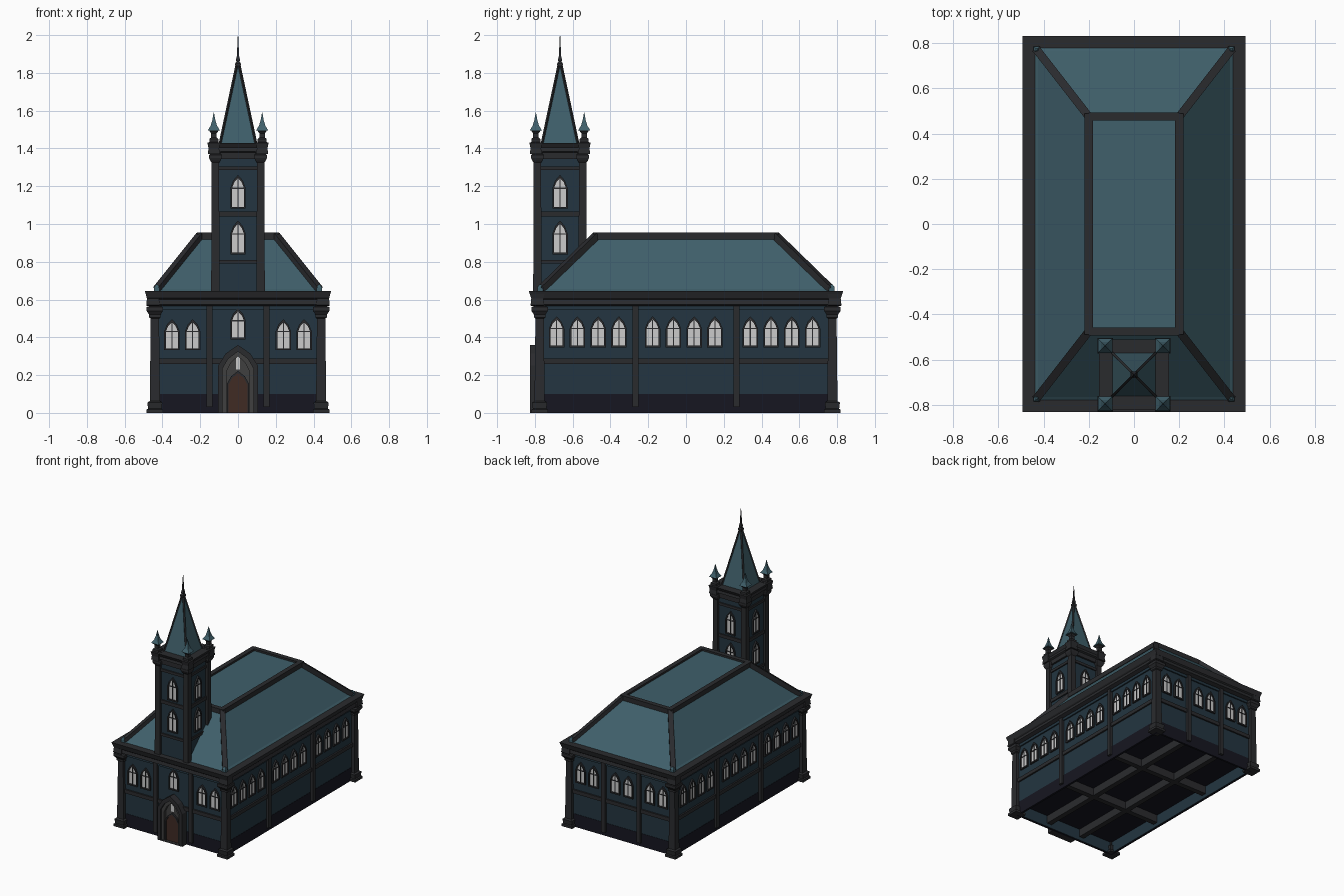
import bpy, bmesh, math
from mathutils import Matrix, Vector

if "Cube" in bpy.data.objects:
    bpy.data.objects.remove(bpy.data.objects["Cube"])

COL = {"roof": (.05, .115, .145), "wall": (.017, .036, .052), "trim": (.023, .024, .027),
       "dark": (.008, .008, .015), "pane": (.55, .55, .55), "wood": (.05, .024, .017),
       "stone": (.05, .05, .05)}
MATS = {}
for k, c in COL.items():
    MATS[k] = bpy.data.materials.new(k)
    MATS[k].diffuse_color = (*c, 1)

parts = {}
I = Matrix.Identity(4)


def get(name, mat):
    if name not in parts:
        parts[name] = (bmesh.new(), mat)
    return parts[name][0]


def box(name, mat, lo, hi, M=I):
    lo, hi = Vector(lo), Vector(hi)
    s = Matrix.Diagonal((*(hi - lo), 1))
    bmesh.ops.create_cube(get(name, mat), size=1, matrix=M @ Matrix.Translation((lo + hi) / 2) @ s)


def loft(name, mat, c, rings):
    """Stack of rectangles (half x, half y, z) around centre c."""
    bm = get(name, mat)
    loops = [[bm.verts.new((c[0] + sx * hx, c[1] + sy * hy, z))
              for sx, sy in ((-1, -1), (1, -1), (1, 1), (-1, 1))] for hx, hy, z in rings]
    for a, b in zip(loops, loops[1:]):
        for i in range(4):
            bm.faces.new((a[i], a[(i + 1) % 4], b[(i + 1) % 4], b[i]))
    bm.faces.new(loops[0][::-1])
    bm.faces.new(loops[-1])


def column(name, mat, c, rings):
    loft(name, mat, c, [(r, r, z) for r, z in rings])


def arch(w, z0, zs, z1, u=0):
    """Pointed arch outline."""
    m = zs + (z1 - zs) * .58
    return [(u - w, z0), (u + w, z0), (u + w, zs), (u + w * .62, m), (u, z1), (u - w * .62, m), (u - w, zs)]


def prism(name, mat, M, pts, y0, y1):
    bm = get(name, mat)
    a = [bm.verts.new(M @ Vector((u, y0, z))) for u, z in pts]
    b = [bm.verts.new(M @ Vector((u, y1, z))) for u, z in pts]
    bm.faces.new(a)
    bm.faces.new(b[::-1])
    for i in range(len(a)):
        j = (i + 1) % len(a)
        bm.faces.new((a[i], a[j], b[j], b[i]))


def ring(name, mat, M, outer, inner, y0, y1):
    bm = get(name, mat)
    L = [[bm.verts.new(M @ Vector((u, y, z))) for u, z in p]
         for p, y in ((outer, y0), (outer, y1), (inner, y1), (inner, y0))]
    n = len(outer)
    for k in range(4):
        a, b = L[k], L[(k + 1) % 4]
        for i in range(n):
            j = (i + 1) % n
            bm.faces.new((a[i], a[j], b[j], b[i]))


def beam(name, mat, p, q, w):
    p, q = Vector(p), Vector(q)
    d = q - p
    M = Matrix.Translation((p + q) / 2) @ d.to_track_quat('Y', 'Z').to_matrix().to_4x4()
    h = d.length / 2
    box(name, mat, (-w / 2, -h, -w / 2), (w / 2, h, w / 2), M)


def side(angle, dist, c=(0, 0)):
    """Local frame of a wall: x along wall, -y outward."""
    return (Matrix.Translation((*c, 0)) @ Matrix.Rotation(math.radians(angle), 4, 'Z')
            @ Matrix.Translation((0, -dist, 0)))


def window(M, u, z0, w=.036, h=.15):
    zs, z1 = z0 + h * .62, z0 + h
    prism("window_panes", "pane", M, arch(w, z0, zs, z1, u), .004, -.004)
    ring("window_frames", "trim", M, arch(w + .005, z0 - .006, zs, z1 + .008, u),
         arch(w - .004, z0 + .004, zs, z1 - .008, u), .002, -.012)
    box("window_bars", "trim", (u - .003, -.008, z0), (u + .003, 0, z1 - .01), M)
    box("window_bars", "trim", (u - w, -.008, zs - .003), (u + w, 0, zs + .003), M)


# Nave walls, open plinth and underfloor beams
WX, WY = .44, .775
loft("nave_walls", "wall", (0, 0), [(WX, WY, .1), (WX, WY, .58)])
box("floor_underside", "dark", (-WX + .01, -WY + .01, .09), (WX - .01, WY - .01, .1))
for ang, d, half in ((0, WY, WX), (90, WX, WY), (180, WY, WX), (270, WX, WY)):
    M = side(ang, d)
    box("plinth", "dark", (-half, -.002, 0), (half, .012, .1), M)
    box("plinth_lining", "wall", (-half + .01, .012, .002), (half - .01, .016, .09), M)
    box("wall_bands", "trim", (-half, -.012, .26), (half, .01, .288), M)
    box("wall_top_bands", "wall", (-half, -.01, .545), (half, .01, .575), M)
    posts = .15 if ang % 180 == 0 else .268
    for u in (-posts, posts):
        box("wall_posts", "trim", (u - .016, -.02, .03), (u + .016, .01, .575), M)
for s in (-1, 1):
    box("floor_beams", "trim", (s * .15 - .02, -WY, .03), (s * .15 + .02, WY, .095))
    box("floor_beams", "trim", (-WX, s * .268 - .02, .03), (WX, s * .268 + .02, .095))

# Corner posts with base and capital
for sx in (-1, 1):
    for sy in (-1, 1):
        column("corner_posts", "trim", (sx * .44, sy * .775),
               [(.044, 0), (.044, .018), (.036, .022), (.04, .055), (.027, .062), (.022, .5), (.03, .505),
                (.03, .52), (.044, .54), (.044, .56), (.03, .565), (.03, .58)])
        column("cornice_corners", "trim", (sx * .45, sy * .787),
               [(.03, .565), (.036, .57), (.032, .605), (.042, .645)])

# Cornice
loft("cornice", "trim", (0, 0), [(.455, .79, .565), (.478, .815, .575), (.472, .81, .6), (.48, .82, .607),
                                 (.494, .832, .645), (.44, .78, .645)])

# Hipped roof with ridge and hip beams
loft("roof", "roof", (0, 0), [(.445, .785, .64), (.425, .765, .655), (.195, .47, .94)])
for s in (-1, 1):
    for t in (-1, 1):
        beam("roof_beams", "trim", (s * .428, t * .768, .652), (s * .2, t * .475, .937), .036)
        column("hip_feet", "roof", (s * .43, t * .772), [(.014, .64), (.014, .665), (.004, .68)])
    beam("roof_beams", "trim", (s * .2, -.49, .936), (s * .2, .49, .936), .036)
    beam("roof_beams", "trim", (-.2, s * .475, .936), (.2, s * .475, .936), .036)

# Nave windows
for ang in (90, 270):
    for bay in (-.52, -.012, .505):
        for k in (-1.5, -.5, .5, 1.5):
            window(side(ang, WX), (bay + k * .11) * (1 if ang == 90 else -1), .353)
for u in (-.35, -.24, .24, .35):
    window(side(0, WY), u, .338)
for u in (-.35, -.24, -.055, .055, .24, .35):
    window(side(180, WY), u, .353)
window(side(0, WY), 0, .395)

# Door portal
M = side(0, WY)
outer, mid = arch(.105, 0, .25, .36), arch(.082, .001, .235, .325)
inner, door = arch(.06, .002, .22, .3), arch(.05, .002, .15, .21)
ring("portal_outer", "trim", M, outer, mid, .01, -.052)
ring("portal_inner", "stone", M, mid, inner, .01, -.036)
prism("portal_back", "stone", M, inner, .01, -.015)
ring("door_frame", "trim", M, arch(.058, .001, .155, .222), door, 0, -.028)
prism("door", "wood", M, door, 0, -.022)
prism("portal_light", "pane", M, arch(.011, .23, .285, .31), 0, -.02)

# Tower
TC, TH = (0, -.667), .122
loft("tower_walls", "wall", TC, [(TH, TH, .6), (TH, TH, 1.39)])
for ang in (0, 90, 180, 270):
    M = side(ang, TH, TC)
    for z0, z1 in ((.79, .81), (1.04, 1.066), (1.285, 1.305)):
        box("tower_bands", "trim", (-TH, -.009, z0), (TH, .005, z1), M)
    box("tower_top_band", "trim", (-TH, -.014, 1.345), (TH, .005, 1.38), M)
    for z in (.845, 1.087):
        window(M, 0, z, .036, .165)

# Tower corner posts, cornice and pinnacles
for sx in (-1, 1):
    for sy in (-1, 1):
        c = (sx * .12, TC[1] + sy * .12)
        column("tower_posts", "trim", c, [(.022, .62), (.02, 1.325), (.027, 1.335), (.034, 1.35),
                                          (.034, 1.365), (.028, 1.37), (.028, 1.39)])
        c = (sx * .128, TC[1] + sy * .128)
        column("pinnacle_bases", "trim", c, [(.032, 1.37), (.028, 1.4), (.034, 1.43), (.024, 1.433), (.024, 1.45),
                                             (.014, 1.458), (.014, 1.48), (.024, 1.492), (.024, 1.498)])
        column("pinnacle_caps", "roof", c, [(.032, 1.496), (.017, 1.52), (.008, 1.55), (.001, 1.59)])
loft("tower_cornice", "trim", TC, [(.13, .13, 1.375), (.148, .148, 1.385), (.144, .144, 1.405), (.156, .156, 1.428)])

# Spire with edge ribs and finial
column("spire", "roof", TC, [(.096, 1.425), (.006, 1.845)])
for sx in (-1, 1):
    for sy in (-1, 1):
        beam("spire_ribs", "trim", (sx * .094, TC[1] + sy * .094, 1.428), (sx * .005, TC[1] + sy * .005, 1.845), .011)
column("finial", "trim", TC, [(.008, 1.825), (.015, 1.84), (.015, 1.85), (.008, 1.86), (.011, 1.868),
                              (.006, 1.89), (.001, 2.0)])

# Turn every collected part into an object
for name, (bm, mat) in parts.items():
    bmesh.ops.recalc_face_normals(bm, faces=bm.faces)
    me = bpy.data.meshes.new(name)
    bm.to_mesh(me)
    bm.free()
    me.materials.append(MATS[mat])
    bpy.context.collection.objects.link(bpy.data.objects.new(name, me))

for m in bpy.data.materials:
    if m.users and not m.is_grease_pencil:
        m.use_nodes = True
        m.node_tree.nodes["Principled BSDF"].inputs["Base Color"].default_value = m.diffuse_color
